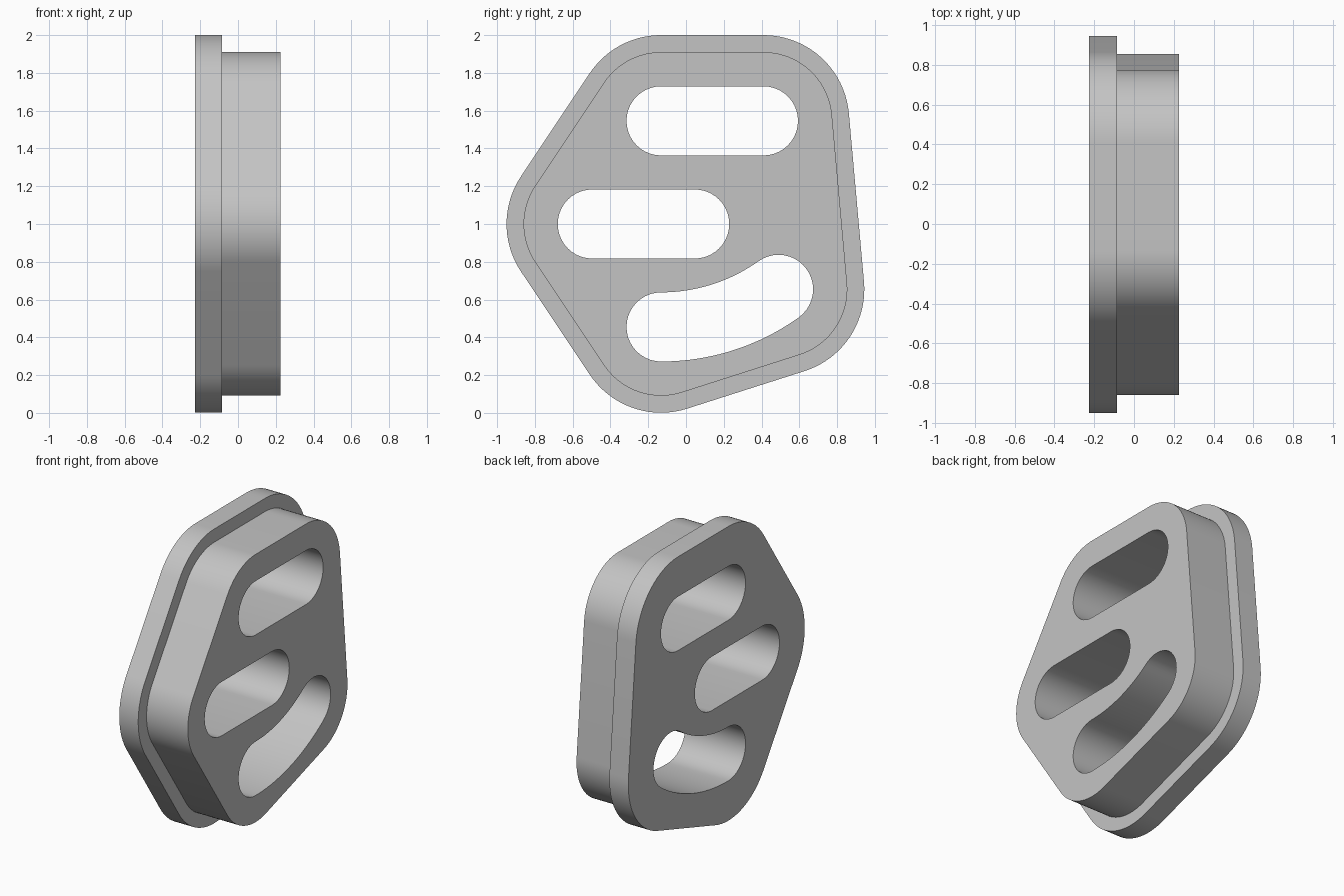
import bpy, bmesh
from math import sin, cos, atan2, asin, pi, hypot

cube = bpy.data.objects.get("Cube")
if cube:
    bpy.data.objects.remove(cube)

STEPS = 20                                  # segments per arc
BACK, STEP, FRONT = -0.227, -0.085, 0.225   # plate depths along x
FLANGE_R, BODY_R, SLOT_R = 0.454, 0.364, 0.183
BOTTOM, LOW_RIGHT = (-0.132, 0.455), (0.49, 0.654)
TOP_RIGHT, TOP_LEFT, MID_LEFT = (0.41, 1.546), (-0.132, 1.546), (-0.496, 1.0)
MID_RIGHT = (0.046, 1.0)


def arc(centre, radius, start, end):
    angles = [start + (end - start) * i / STEPS for i in range(STEPS + 1)]
    return [(centre[0] + radius * cos(a), centre[1] + radius * sin(a)) for a in angles]


def rounded_hull(centres, radius):
    """Outline of a band stretched round equal circles, counter-clockwise."""
    points = []
    for i, c in enumerate(centres):
        prev, nxt = centres[i - 1], centres[(i + 1) % len(centres)]
        start = atan2(c[1] - prev[1], c[0] - prev[0]) - pi / 2
        turn = (atan2(nxt[1] - c[1], nxt[0] - c[0]) - pi / 2 - start) % (2 * pi)
        points += arc(c, radius, start, start + turn)
    return points


def curved_slot(first, last, radius):
    """Slot whose middle line is an arc leaving the first end horizontally."""
    dy, dz = last[0] - first[0], last[1] - first[1]
    bend = hypot(dy, dz) ** 2 / (2 * dz)
    pivot = (first[0], first[1] + bend)
    low, high = -pi / 2, -pi / 2 + asin(dy / bend)
    return (arc(pivot, bend + radius, low, high)
            + arc(last, radius, high, high + pi)[1:]
            + arc(pivot, bend - radius, high, low)[1:]
            + arc(first, radius, pi / 2, 3 * pi / 2)[1:-1])


bm = bmesh.new()


def ring(outline, x):
    verts = [bm.verts.new((x, y, z)) for y, z in outline]
    for i, v in enumerate(verts):
        bm.edges.new((verts[i - 1], v))
    return verts


def bridge(a, b):
    for i in range(len(a)):
        bm.faces.new((a[i - 1], a[i], b[i], b[i - 1]))


def cap(rings):
    edges = [bm.edges.get((r[i - 1], r[i])) for r in rings for i in range(len(r))]
    bmesh.ops.triangle_fill(bm, edges=edges, use_beauty=True)


# Stepped outer wall: wide flange, ledge, narrower body
corners = [BOTTOM, LOW_RIGHT, TOP_RIGHT, TOP_LEFT, MID_LEFT]
flange, body = rounded_hull(corners, FLANGE_R), rounded_hull(corners, BODY_R)
outer = [ring(flange, BACK), ring(flange, STEP), ring(body, STEP), ring(body, FRONT)]
for a, b in zip(outer, outer[1:]):
    bridge(a, b)

# Three slots straight through
slots = [rounded_hull([TOP_LEFT, TOP_RIGHT], SLOT_R),
         rounded_hull([MID_LEFT, MID_RIGHT], SLOT_R),
         curved_slot(BOTTOM, LOW_RIGHT, SLOT_R)]
back_rings = [ring(s, BACK) for s in slots]
front_rings = [ring(s, FRONT) for s in slots]
for a, b in zip(back_rings, front_rings):
    bridge(a, b)

# Flat end faces
cap([outer[0]] + back_rings)
cap([outer[-1]] + front_rings)
bmesh.ops.recalc_face_normals(bm, faces=bm.faces[:])

mesh = bpy.data.meshes.new("slotted_flanged_plate")
bm.to_mesh(mesh)
bm.free()
plate = bpy.data.objects.new("slotted_flanged_plate", mesh)
bpy.context.collection.objects.link(plate)

# Plain grey material
grey = bpy.data.materials.new("light_grey")
grey.use_nodes = True
colour = (0.55, 0.55, 0.55, 1)
grey.diffuse_color = colour
grey.node_tree.nodes["Principled BSDF"].inputs["Base Color"].default_value = colour
mesh.materials.append(grey)

bpy.ops.object.select_all(action='DESELECT')
plate.select_set(True)
bpy.context.view_layer.objects.active = plate
bpy.ops.object.shade_smooth_by_angle(angle=pi / 6)
